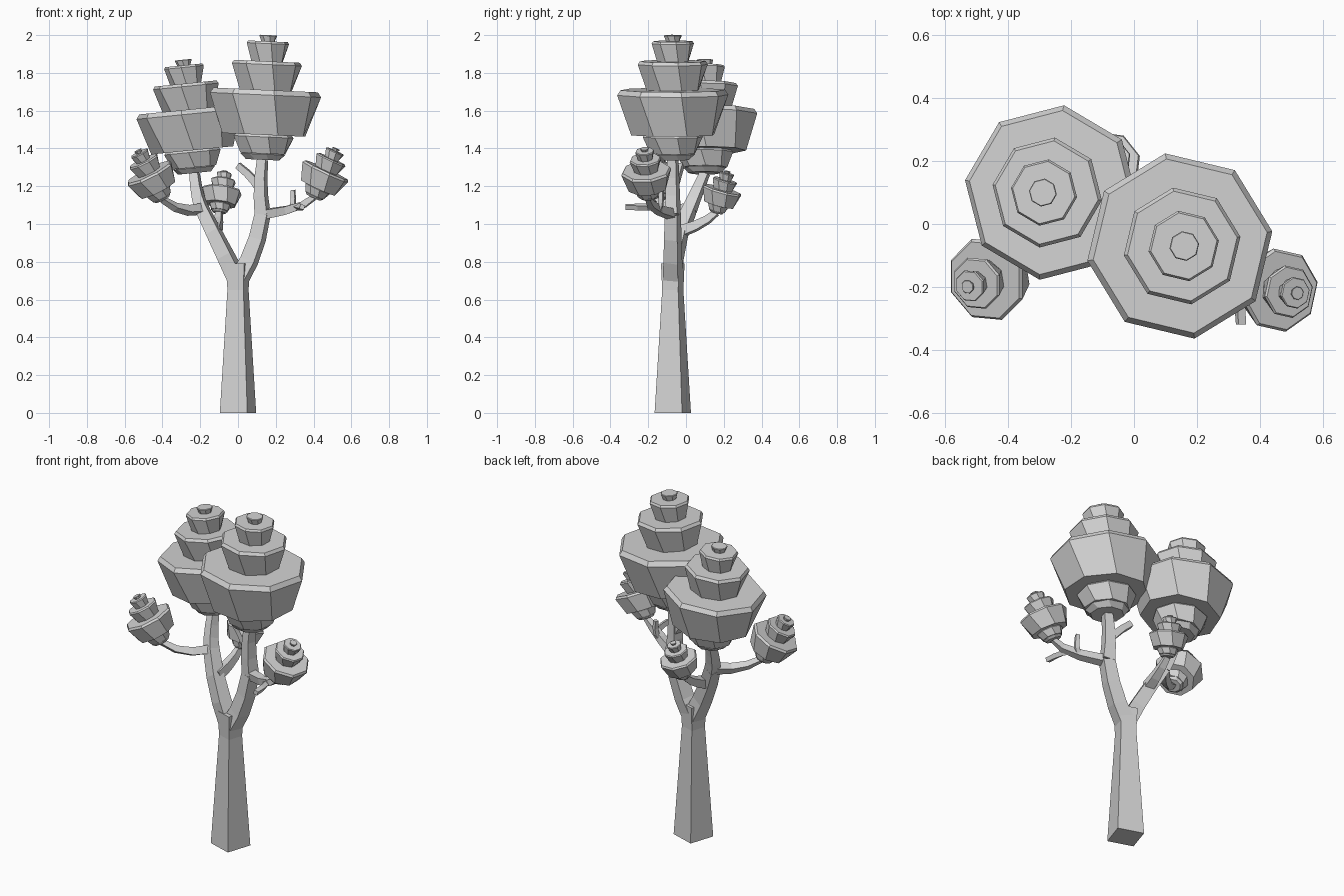
import bpy
import bmesh
import math
from mathutils import Vector

cube = bpy.data.objects.get("Cube")
if cube:
    bpy.data.objects.remove(cube)

UP = Vector((0, 0, 1))

# One plain grey for wood and leaves
grey = bpy.data.materials.new("light_grey")
grey.use_nodes = True
shade = 0.65
color = (shade, shade, shade, 1)
grey.diffuse_color = color
grey.node_tree.nodes["Principled BSDF"].inputs["Base Color"].default_value = color


def loft(name, rings):
    """Skin a list of point rings and cap both ends, flat shaded."""
    bm = bmesh.new()
    rows = [[bm.verts.new(point) for point in points] for points in rings]
    sides = len(rows[0])
    for lower, upper in zip(rows, rows[1:]):
        for i in range(sides):
            j = (i + 1) % sides
            bm.faces.new((lower[i], lower[j], upper[j], upper[i]))
    bm.faces.new(reversed(rows[0]))
    bm.faces.new(rows[-1])
    bmesh.ops.recalc_face_normals(bm, faces=bm.faces)
    mesh = bpy.data.meshes.new(name)
    bm.to_mesh(mesh)
    bm.free()
    mesh.materials.append(grey)
    bpy.context.collection.objects.link(bpy.data.objects.new(name, mesh))


def ring(center, axis, radius, sides, turn):
    """Regular polygon around a centre, square to the axis."""
    tilt = UP.rotation_difference(axis)
    points = []
    for i in range(sides):
        angle = math.radians(turn) + math.tau * i / sides
        points.append(center + tilt @ Vector((math.cos(angle), math.sin(angle), 0)) * radius)
    return points


def limb(name, start, bend, end, thick, thin, steps=3):
    """Four-sided tapering limb that curves from start to end towards the bend."""
    start, bend, end = Vector(start), Vector(bend), Vector(end)
    rings = []
    for i in range(steps + 1):
        t = i / steps
        first, second = start.lerp(bend, t), bend.lerp(end, t)
        radius = thick + (thin - thick) * t
        rings.append(ring(first.lerp(second, t), (second - first).normalized(), radius, 4, 27))
    loft(name, rings)


def crown(name, base, top, radius, turn):
    """Stack of eight-sided tiers; each flares upward and ends in a thin lip."""
    base, top = Vector(base), Vector(top)
    axis = (top - base).normalized()
    widths = (0.4, 0.54, 1, 0.63, 0.38, 0.16)
    heights = (0.05, 0.2, 0.56, 0.79, 0.95, 1)
    rings = []
    floor = 0
    for width, height in zip(widths, heights):
        lip = (height - floor) / 9
        profile = ((0.78, floor, 10), (1, height - lip, 0), (0.94, height, 0))
        for flare, level, twist in profile:
            center = base.lerp(top, level)
            rings.append(ring(center, axis, radius * width * flare, 8, turn + twist))
        floor = height
    loft(name, rings)


# Places where limbs meet
fork = Vector((0, -0.07, 0.7))
left_joint = Vector((0.13, -0.07, 1.05))
right_joint = Vector((-0.19, 0.02, 1.08))
left_twig_joint = Vector((0.31, -0.17, 1.09))

# Places where limbs enter the crowns
large_left = Vector((0.13, -0.07, 1.34))
large_right = Vector((-0.23, 0.1, 1.27))
small_left = Vector((0.4, -0.2, 1.14))
small_right = Vector((-0.4, -0.15, 1.13))
small_back = Vector((-0.1, 0.16, 1.06))

# Trunk, narrowing to a waist and widening again below the fork
trunk_shape = ((0, 0.108), (0.65, 0.063), (0.79, 0.07))
loft("trunk", [ring(Vector((fork.x, fork.y, z)), UP, r, 4, 27) for z, r in trunk_shape])

# Two main forks and the stems above them
limb("left_fork", fork, (0.1, -0.07, 0.85), left_joint, 0.06, 0.048)
limb("right_fork", fork, (-0.1, -0.07, 0.9), right_joint, 0.06, 0.045)
limb("left_stem", left_joint, (0.11, -0.07, 1.2), large_left, 0.048, 0.034)
limb("right_stem", right_joint, (-0.22, 0.05, 1.15), large_right, 0.045, 0.032)

# Side branches carrying the small crowns
limb("left_branch", left_joint, (0.35, -0.2, 1.08), small_left, 0.035, 0.02)
limb("right_branch", right_joint, (-0.3, -0.1, 1.05), small_right, 0.035, 0.02)
limb("back_branch", (-0.12, -0.03, 0.96), (-0.1, 0.1, 1), small_back, 0.04, 0.022)

# Bare twigs
limb("left_twig", left_twig_joint, (0.34, -0.22, 1.09), (0.34, -0.32, 1.09), 0.02, 0.018)
limb("upright_twig", (0.28, -0.14, 1.08), (0.3, -0.13, 1.1), (0.29, -0.13, 1.18), 0.018, 0.015)
limb("inner_twig", (0.12, -0.07, 1.18), (0.08, -0.05, 1.25), (0, -0.03, 1.31), 0.03, 0.024)

# Crowns of leaves
crown("large_left_crown", large_left, (0.16, -0.07, 2), 0.298, 9)
crown("large_right_crown", large_right, (-0.29, 0.1, 1.87), 0.28, 37)
crown("small_left_crown", small_left, (0.52, -0.22, 1.4), 0.135, 10)
crown("small_right_crown", small_right, (-0.53, -0.2, 1.39), 0.137, 20)
crown("small_back_crown", small_back, (-0.07, 0.22, 1.28), 0.108, 15)
